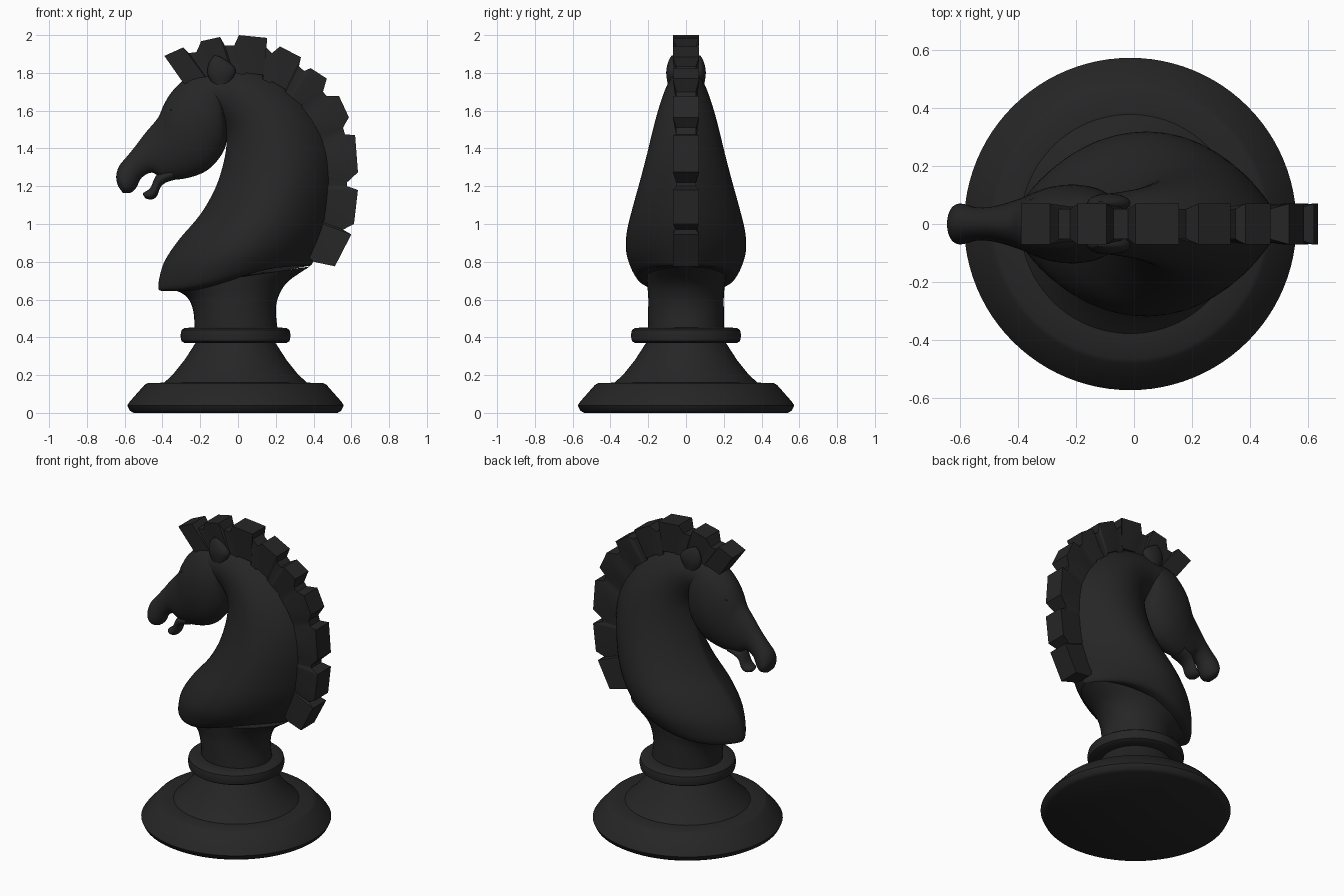
import bpy, bmesh, math

black = bpy.data.materials.new("matte black")
black.diffuse_color = (0.019, 0.019, 0.019, 1)


def finish(name, bm, angle=40):
    bmesh.ops.recalc_face_normals(bm, faces=bm.faces)
    me = bpy.data.meshes.new(name)
    bm.to_mesh(me)
    bm.free()
    ob = bpy.data.objects.new(name, me)
    bpy.context.collection.objects.link(ob)
    me.materials.append(black)
    bpy.ops.object.select_all(action='DESELECT')
    ob.select_set(True)
    bpy.context.view_layer.objects.active = ob
    bpy.ops.object.shade_smooth_by_angle(angle=math.radians(angle))
    return ob


def spline(rows, steps):
    """Catmull-Rom interpolation of the section rows."""
    out = []
    for i in range(len(rows) - 1):
        p0, p1, p2 = rows[max(i - 1, 0)], rows[i], rows[i + 1]
        p3 = rows[min(i + 2, len(rows) - 1)]
        for s in range(steps):
            t = s / steps
            out.append([0.5 * (2 * b + (c - a) * t + (2 * a - 5 * b + 4 * c - d) * t * t
                               + (3 * b - a - 3 * c + d) * t ** 3)
                        for a, b, c, d in zip(p0, p1, p2, p3)])
    return out + [list(rows[-1])]


def bridge(bm, rings):
    for r, q in zip(rings, rings[1:]):
        n = len(r)
        for i in range(n):
            bm.faces.new((r[i], r[(i + 1) % n], q[(i + 1) % n], q[i]))
    bm.faces.new(rings[0])
    bm.faces.new(rings[-1])


def loft(name, rows, pf=1.0, pb=1.0, y0=0.0, seg=40, steps=4, wave=0.0):
    """Each row: front x, z, back x, z, half width. pf / pb sharpen the front / back edge."""
    bm = bmesh.new()
    rings = []
    for k, (ax, az, bx, bz, w) in enumerate(spline(rows, steps)):
        ring = []
        sway = wave * max(0, 1 - k / (4 * steps))
        for i in range(seg):
            a = 2 * math.pi * i / seg
            c, s = math.cos(a), math.sin(a)
            t = (1 + c) / 2
            y = math.copysign(abs(s) ** (pf if c < 0 else pb), s) * w
            ring.append(bm.verts.new((ax + (bx - ax) * t, y0 + y,
                                      az + (bz - az) * t - sway * math.sin(2 * math.pi * t))))
        rings.append(ring)
    bridge(bm, rings)
    return finish(name, bm)


# Turned base with collar
profile = [(.54, 0), (.56, .012), (.573, .04), (.56, .06), (.482, .148), (.465, .158),
           (.378, .16), (.33, .205), (.27, .28), (.228, .345), (.212, .37),
           (.27, .37), (.286, .38), (.292, .41), (.286, .438), (.27, .45), (.215, .452)]
bm = bmesh.new()
bridge(bm, [[bm.verts.new((r * math.cos(2 * math.pi * i / 96) - .013,
                           r * math.sin(2 * math.pi * i / 96), z)) for i in range(96)]
            for r, z in profile])
finish("base", bm, 35)

# Stem flaring into the bust
loft("stem", [(-.23, .44, .21, .44, .2), (-.235, .53, .2, .55, .2), (-.26, .6, .22, .63, .2),
              (-.31, .64, .27, .7, .205), (-.39, .66, .38, .775, .21)])

# Neck: lens-shaped sections fanning over toward the poll
loft("neck", [(-.39, .645, .375, .778, .2), (-.42, .655, .39, .785, .255),
              (-.415, .72, .41, .83, .293), (-.385, .81, .44, .9, .317),
              (-.31, .92, .475, 1.0, .313), (-.2, 1.05, .495, 1.12, .283),
              (-.12, 1.19, .505, 1.27, .243), (-.075, 1.33, .485, 1.42, .205),
              (-.06, 1.44, .42, 1.56, .175), (-.07, 1.5, .31, 1.69, .148),
              (-.1, 1.54, .18, 1.78, .125), (-.14, 1.56, .05, 1.825, .11),
              (-.2, 1.56, -.08, 1.835, .1), (-.27, 1.56, -.2, 1.8, .09),
              (-.3, 1.58, -.27, 1.76, .07)],
     pf=1.4, pb=1.7, seg=56, wave=.022)

# Head and upper jaw
loft("head", [(-.08, 1.74, -.06, 1.53, .04), (-.12, 1.79, -.06, 1.46, .095),
              (-.18, 1.8, -.07, 1.40, .12), (-.27, 1.775, -.11, 1.335, .135),
              (-.35, 1.7, -.17, 1.28, .132), (-.393, 1.63, -.25, 1.248, .115),
              (-.425, 1.56, -.33, 1.235, .092), (-.487, 1.486, -.4, 1.24, .07),
              (-.545, 1.41, -.455, 1.272, .058), (-.59, 1.355, -.51, 1.245, .058),
              (-.63, 1.305, -.54, 1.19, .068), (-.645, 1.25, -.57, 1.165, .068),
              (-.635, 1.2, -.61, 1.165, .04)])

# Lower jaw
loft("lower_jaw", [(-.36, 1.3, -.33, 1.235, .06), (-.425, 1.265, -.38, 1.22, .055),
                   (-.445, 1.235, -.41, 1.195, .05), (-.465, 1.19, -.428, 1.15, .05),
                   (-.5, 1.165, -.455, 1.13, .043), (-.503, 1.155, -.49, 1.135, .02)], seg=24)

# Ears, eyes and brows on both sides
for side, s in (("left", -1), ("right", 1)):
    loft("ear_" + side, [(-.13, 1.73, -.04, 1.75, .025), (-.16, 1.79, -.012, 1.81, .033),
                         (-.155, 1.85, -.045, 1.855, .024), (-.125, 1.893, -.1, 1.888, .006)],
         y0=s * .072, seg=20)
    loft("eye_" + side, [(-.355, 1.582, -.35, 1.578, .004), (-.335, 1.61, -.325, 1.575, .014),
                         (-.31, 1.612, -.305, 1.578, .014), (-.285, 1.605, -.285, 1.595, .004)],
         y0=s * .083, seg=16)
    loft("brow_" + side, [(-.36, 1.605, -.36, 1.597, .004), (-.33, 1.632, -.325, 1.615, .015),
                          (-.29, 1.625, -.29, 1.61, .012), (-.265, 1.615, -.265, 1.608, .004)],
         y0=s * .08, seg=16)

# Mane: notched crest, thinner in the gaps (third value is half width)
T, G = .07, .052
crest = [(-.296, 1.756, G), (-.39, 1.89, T), (-.29, 1.935, T), (-.26, 1.905, G), (-.22, 1.91, G),
         (-.195, 1.968, T), (-.095, 1.99, T), (-.07, 1.945, G), (-.02, 1.945, G),
         (.005, 2.0, T), (.155, 1.985, T), (.143, 1.94, G), (.18, 1.905, G),
         (.222, 1.94, T), (.333, 1.883, T), (.323, 1.835, G), (.35, 1.81, G),
         (.385, 1.825, T), (.47, 1.77, T), (.45, 1.7, G), (.47, 1.677, G),
         (.535, 1.677, T), (.587, 1.565, T), (.556, 1.51, G), (.566, 1.475, G),
         (.62, 1.47, T), (.635, 1.274, T), (.577, 1.22, G), (.577, 1.2, G),
         (.635, 1.18, T), (.614, 1.0, T), (.556, .97, G),
         (.6, .945, T), (.513, .776, T), (.4, .8, G)]
bm = bmesh.new()
sections = []
for x, z, w in crest:
    ix, iz = .1 + (x - .1) * .65, 1.2 + (z - 1.2) * .75
    sections.append([bm.verts.new(p) for p in
                     ((ix, -G, iz), (x, -w, z), (x, w, z), (ix, G, iz))])
bridge(bm, sections)
finish("mane", bm, 20)
